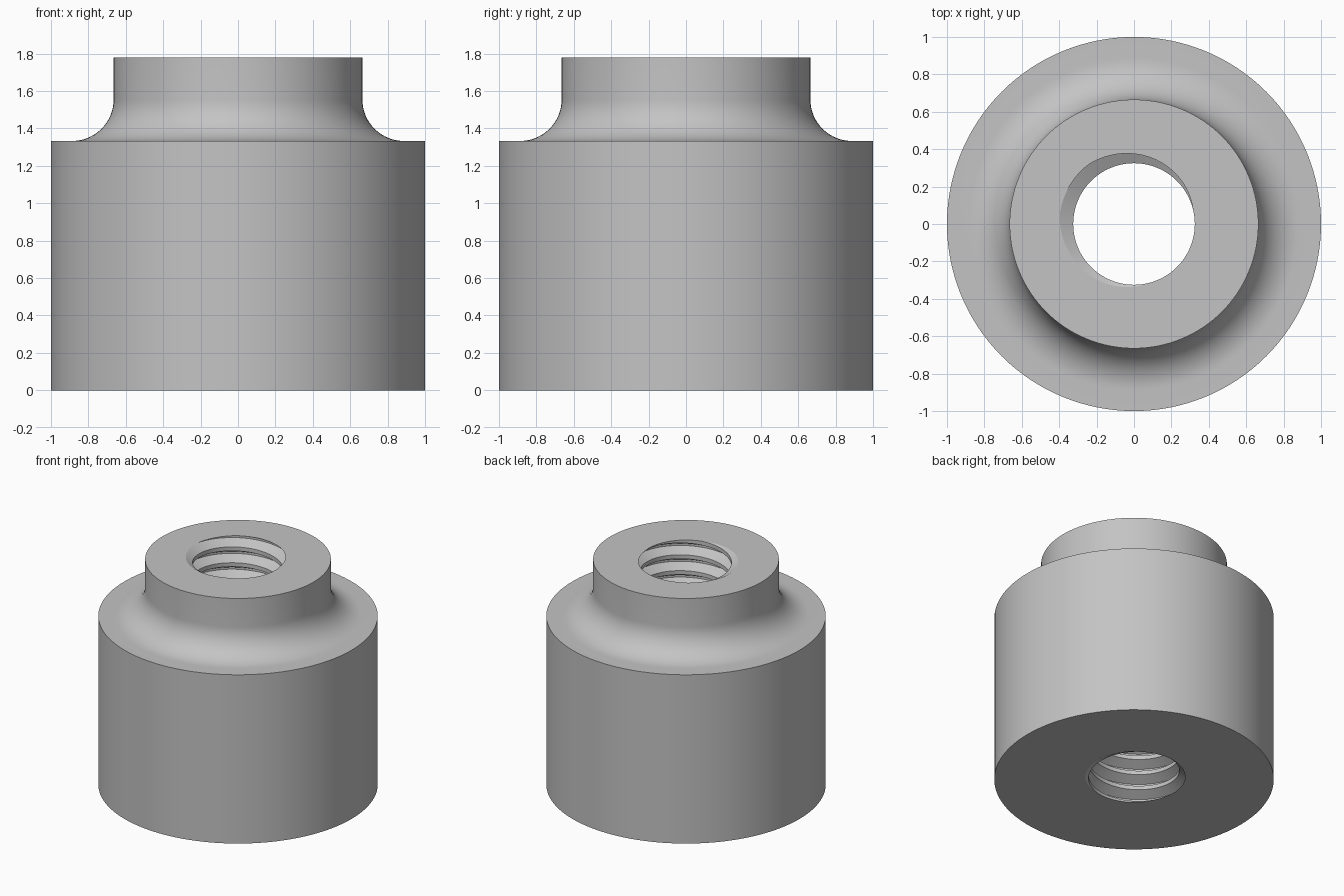
import bpy, bmesh
from math import sin, cos, pi, radians

if "Cube" in bpy.data.objects:
    bpy.data.objects.remove(bpy.data.objects["Cube"], do_unlink=True)

SEGMENTS = 128
HEIGHT, SHOULDER = 1.78, 1.333
BODY_R, NECK_R, FILLET = 1.0, 0.665, 0.222
PITCH, ROOT_R, CREST_R = 0.125, 0.4, 0.325
ROOT_HALF, CREST_START = 1 / 16, 3 / 8      # fractions of one pitch
START = radians(150)                        # where the groove leaves the top

# Satin grey metal
grey = bpy.data.materials.new("plain_grey")
grey.use_nodes = True
colour = (0.55, 0.55, 0.55, 1)
grey.diffuse_color = colour
grey.node_tree.nodes["Principled BSDF"].inputs["Base Color"].default_value = colour


def thread_radius(z, angle):
    """Radius of the right-handed internal thread at a height and angle."""
    turn = (z - HEIGHT) / PITCH - (angle - START) / (2 * pi)
    dist = abs(turn - round(turn))
    t = (dist - ROOT_HALF) / (CREST_START - ROOT_HALF)
    return ROOT_R + (CREST_R - ROOT_R) * min(max(t, 0), 1)


# Outer profile: straight body, shoulder with concave fillet, neck
outer = [(BODY_R, 0), (BODY_R, SHOULDER)]
for i in range(17):
    a = pi / 2 * i / 16
    outer.append((NECK_R + FILLET * (1 - sin(a)),
                  SHOULDER + FILLET * (1 - cos(a))))
outer.append((NECK_R, HEIGHT))


def column(bm, angle):
    """One closed cross-section: outer profile up, then thread down."""
    points = list(outer)
    turns = int(HEIGHT / PITCH) + 3
    for k in range(2, -turns - 1, -1):
        for offset in (CREST_START, ROOT_HALF, -ROOT_HALF, -CREST_START):
            z = HEIGHT + PITCH * (k + offset + (angle - START) / (2 * pi))
            z = min(max(z, 0), HEIGHT)
            points.append((thread_radius(z, angle), z))
    return [bm.verts.new((r * cos(angle), r * sin(angle), z)) for r, z in points]


# Threaded bushing, swept around the axis
bm = bmesh.new()
columns = [column(bm, 2 * pi * i / SEGMENTS) for i in range(SEGMENTS + 1)]
for left, right in zip(columns, columns[1:]):
    for i in range(len(left)):
        j = (i + 1) % len(left)
        bm.faces.new((left[i], right[i], right[j], left[j]))
bmesh.ops.remove_doubles(bm, verts=bm.verts, dist=0.00005)
bmesh.ops.recalc_face_normals(bm, faces=bm.faces)

mesh = bpy.data.meshes.new("threaded_bushing")
bm.to_mesh(mesh)
bm.free()
mesh.materials.append(grey)
bushing = bpy.data.objects.new("threaded_bushing", mesh)
bpy.context.collection.objects.link(bushing)

bpy.ops.object.select_all(action='DESELECT')
bushing.select_set(True)
bpy.context.view_layer.objects.active = bushing
bpy.ops.object.shade_smooth_by_angle(angle=radians(25))
